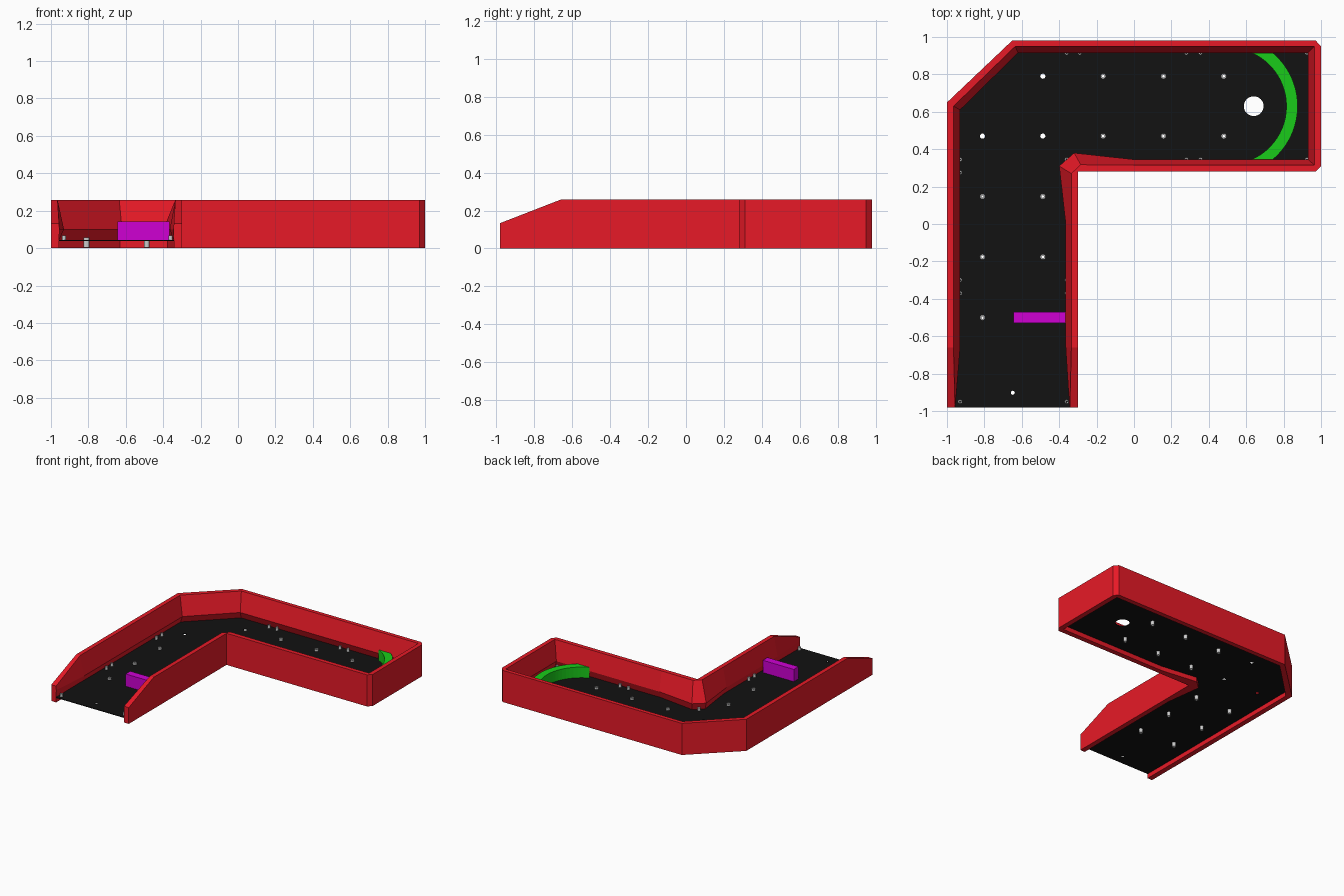
import bpy, bmesh
from math import cos, sin, pi, asin

if "Cube" in bpy.data.objects:
    bpy.data.objects.remove(bpy.data.objects["Cube"])


def material(name, rgb):
    m = bpy.data.materials.new(name)
    m.diffuse_color = (*rgb, 1)
    m.use_nodes = True
    m.node_tree.nodes["Principled BSDF"].inputs["Base Color"].default_value = m.diffuse_color
    return m


RED = material("red_paint", (0.8, 0.01, 0.02))
BLACK = material("black_turf", (0.006, 0.006, 0.006))
GREEN = material("green_paint", (0.01, 0.6, 0.01))
PURPLE = material("purple_paint", (0.62, 0.0, 0.65))
TOP, NOSE, FLOOR = 0.258, 0.1, 0.041


def finish(name, bm, mat=None):
    bmesh.ops.remove_doubles(bm, verts=bm.verts, dist=1e-5)
    bmesh.ops.recalc_face_normals(bm, faces=bm.faces)
    me = bpy.data.meshes.new(name)
    bm.to_mesh(me)
    bm.free()
    ob = bpy.data.objects.new(name, me)
    bpy.context.collection.objects.link(ob)
    if mat:
        me.materials.append(mat)
    return ob


def sweep(name, rings, mat, closed=False):
    """Skin a list of equal-length closed cross-sections."""
    bm = bmesh.new()
    rows = [[bm.verts.new(p) for p in r] for r in rings]
    n = len(rows[0])
    pairs = list(zip(rows, rows[1:] + rows[:1])) if closed else list(zip(rows, rows[1:]))
    for a, b in pairs:
        for i in range(n):
            j = (i + 1) % n
            quad = [a[i], a[j], b[j], b[i]]
            unique = [v for k, v in enumerate(quad)
                      if (v.co - quad[k - 1].co).length > 1e-5]
            if len(unique) > 2:
                bm.faces.new(unique)
    if not closed:
        bm.faces.new(rows[0])
        bm.faces.new(rows[-1][::-1])
    return finish(name, bm, mat)


# Wall stations: outer edge, top rim, overhanging nose
stations = [
    ((-1, -.982), (-.957, -.982), (-.955, -.982)),
    ((-1, -.66), (-.965, -.66), (-.93, -.66)),
    ((-1, .65), (-.965, .63), (-.93, .61)),
    ((-.65, .982), (-.635, .95), (-.62, .915)),
    ((.97, .982), (.965, .95), (.93, .915)),
    ((1, .95), (.965, .95), (.93, .915)),
    ((1, .31), (.965, .315), (.93, .345)),
    ((.97, .28), (.965, .315), (.93, .345)),
    ((0, .28), (0, .315), (0, .345)),
    ((-.3, .28), (-.285, .317), (-.32, .38)),
    ((-.3, .28), (-.335, .27), (-.40, .31)),
    ((-.3, 0), (-.335, 0), (-.365, 0)),
    ((-.3, -.66), (-.335, -.66), (-.365, -.66)),
    ((-.3, -.982), (-.343, -.982), (-.345, -.982)),
]
rings, inner = [], []
for k, (o, r, n) in enumerate(stations):
    top = 0.133 if k in (0, len(stations) - 1) else TOP
    f = 0.7 if k in (9, 10) else 0.2
    base = (r[0] + (n[0] - r[0]) * f, r[1] + (n[1] - r[1]) * f)
    rings.append([(*o, 0), (*o, top), (*r, top), (*n, NOSE), (*base, FLOOR), (*base, 0)])
    if base not in inner:
        inner.append(base)
sweep("border_wall", rings, RED)

# Grid of pegs through the turf; three positions are open holes
xs = [-.81 + .3225 * i for i in range(5)]
grid = [(x, .79) for x in xs[1:]] + [(x, .47) for x in xs]
grid += [(x, y) for y in (.147, -.176, -.5) for x in xs[:2]]
open_holes = {(xs[1], .79), (xs[0], .47), (xs[1], .47)}


def circle(c, r, n):
    return [(c[0] + r * cos(2 * pi * i / n), c[1] + r * sin(2 * pi * i / n)) for i in range(n)]


# Turf sheet with cup, tee and peg holes
cu = bpy.data.curves.new("turf_floor", 'CURVE')
cu.dimensions, cu.fill_mode, cu.extrude = '2D', 'BOTH', 0.003
outlines = [inner, circle((.64, .63), .053, 32), circle((-.648, -.902), .011, 12)]
outlines += [circle(p, .014, 12) for p in grid]
for pts in outlines:
    s = cu.splines.new('POLY')
    s.points.add(len(pts) - 1)
    for sp, p in zip(s.points, pts):
        sp.co = (*p, 0, 1)
    s.use_cyclic_u = True
cu.materials.append(BLACK)
floor = bpy.data.objects.new("turf_floor", cu)
floor.location.z = FLOOR - 0.001
bpy.context.collection.objects.link(floor)
bpy.context.view_layer.objects.active = floor
floor.select_set(True)
bpy.ops.object.convert(target='MESH')


# Hollow pegs
def tube(name, c, r_out, r_in, z0, z1):
    rs = []
    for (ax, ay), (bx, by) in zip(circle(c, r_out, 12), circle(c, r_in, 12)):
        rs.append([(ax, ay, z0), (ax, ay, z1), (bx, by, z1), (bx, by, z0)])
    return sweep(name, rs, None, closed=True)


for p in grid:
    if p not in open_holes:
        tube("floor_peg", p, .015, .007, 0.004, 0.058)

# Short screws along the foot of the walls
edge = [(-.93, y) for y in (.345, .275, -.3, -.37, -.95)]
edge += [(-.36, y) for y in (-.3, -.37, -.95, .345)]
edge += [(x, .915) for x in (-.36, -.29, .28, .355, .925)]
edge += [(x, .345) for x in (.28, .355, .925)]
for p in edge:
    tube("wall_screw", p, .011, .004, FLOOR, .068)

# Obstacle block
block = [(-.645, -.53), (-.365, -.53), (-.365, -.47), (-.645, -.47)]
sweep("obstacle_block", [[(*p, z) for p in block] for z in (FLOOR, .143)], PURPLE)

# Curved backstop behind the cup, ends trimmed flush with the walls
cx, cy, half, segs = .503, .63, .285, 24
arc = []
for i in range(segs + 1):
    t = 2 * i / segs - 1
    (xi, yi), (xo, yo) = [(cx + r * cos(t * asin(half / r)), cy + r * sin(t * asin(half / r)))
                          for r in (.312, .372)]
    arc.append([(xi, yi, FLOOR), (xi, yi, .13), (xo, yo, .13), (xo, yo, FLOOR)])
sweep("curved_backstop", arc, GREEN)
